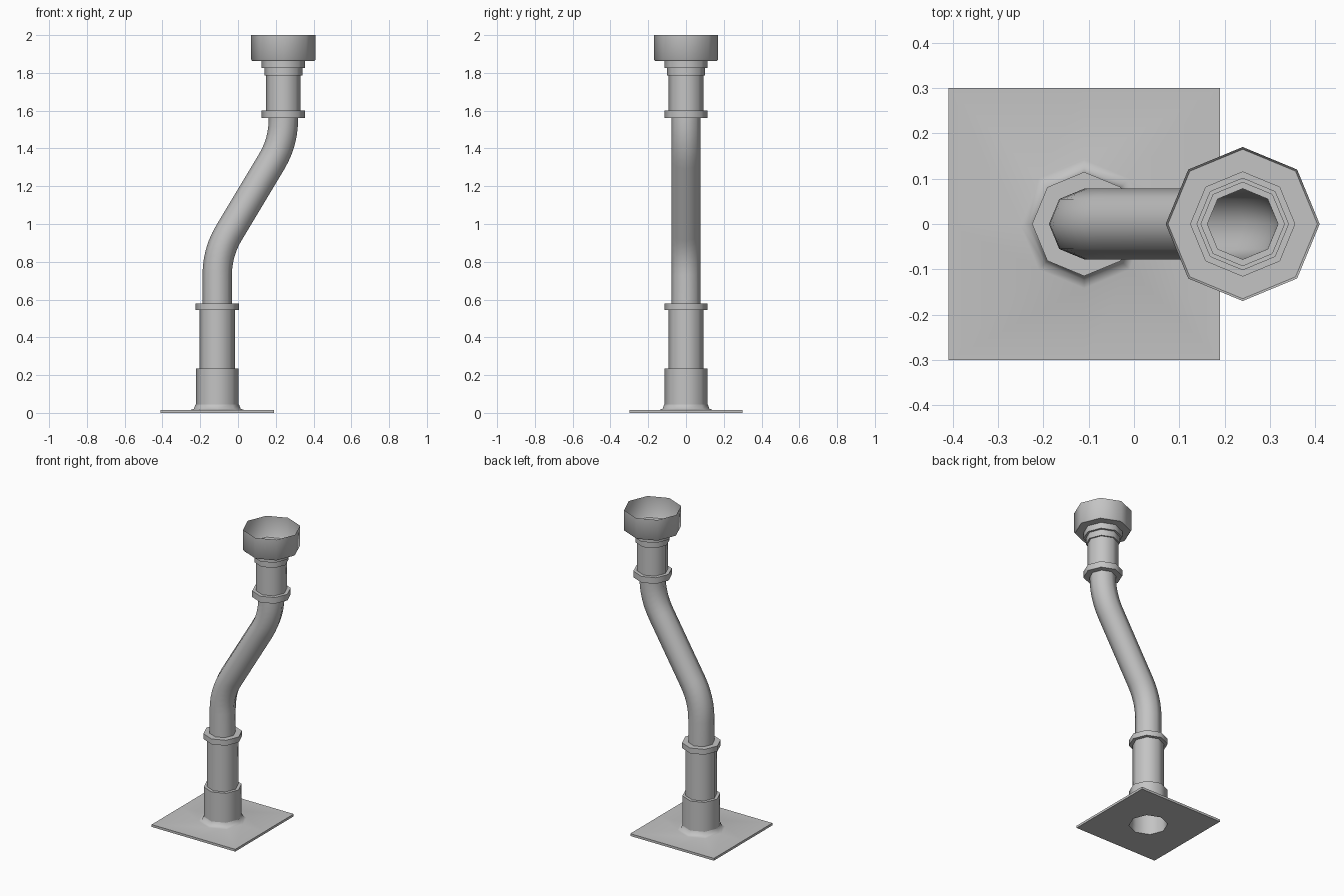
import bpy
import bmesh
from math import sin, cos, pi, radians
from mathutils import Vector

cube = bpy.data.objects.get("Cube")
if cube:
    bpy.data.objects.remove(cube)

SIDES = 8
LOW_X, HIGH_X = -0.11, 0.24     # axes of the lower and upper fittings
PIPE_R = 0.078

metal = bpy.data.materials.new("grey metal")
metal.use_nodes = True
metal.diffuse_color = (0.55, 0.55, 0.55, 1)
metal.node_tree.nodes["Principled BSDF"].inputs["Base Color"].default_value = (0.55, 0.55, 0.55, 1)


def ring(center, radius, tilt=0.0):
    """Octagon around a point, leaning toward +x by the tilt angle."""
    across = Vector((cos(tilt), 0, -sin(tilt)))
    angles = [2 * pi * i / SIDES for i in range(SIDES)]
    return [Vector(center) + radius * (across * cos(a) + Vector((0, sin(a), 0))) for a in angles]


def square(x, z, half):
    """Square outline with a point at each corner and each edge middle."""
    return [Vector((x + half * round(cos(i * pi / 4)), half * round(sin(i * pi / 4)), z))
            for i in range(SIDES)]


def loft(name, rings, closed=False):
    """Skin consecutive rings into one smooth shell with sharp steps."""
    bm = bmesh.new()
    loops = [[bm.verts.new(p) for p in r] for r in rings]
    pairs = list(zip(loops, loops[1:]))
    if closed:
        pairs.append((loops[-1], loops[0]))
    for a, b in pairs:
        for i in range(SIDES):
            j = (i + 1) % SIDES
            bm.faces.new((a[i], a[j], b[j], b[i]))
    mesh = bpy.data.meshes.new(name)
    bm.to_mesh(mesh)
    bm.free()
    mesh.materials.append(metal)
    mesh.shade_smooth()
    mesh.set_sharp_from_angle(angle=radians(50))
    obj = bpy.data.objects.new(name, mesh)
    bpy.context.collection.objects.link(obj)
    return obj


def turned(name, x, profile):
    return loft(name, [ring((x, 0, z), r) for r, z in profile])


# Base plate with a hole and a small flared weld around the sleeve
flare = [(0.142, 0.015), (0.124, 0.022), (0.115, 0.045)]
loft("base_plate",
     [ring((LOW_X, 0, 0), 0.115), square(LOW_X, 0, 0.3), square(LOW_X, 0.015, 0.3)]
     + [ring((LOW_X, 0, z), r) for r, z in flare], closed=True)

# Lower sleeve: wide foot, narrower tube and collar
turned("lower_sleeve", LOW_X, [
    (0.113, 0.03), (0.113, 0.235), (0.093, 0.235), (0.093, 0.545),
    (0.115, 0.545), (0.115, 0.58), (PIPE_R, 0.58)])

# Bent pipe: two rounded corners joined by a slanted run
corners = [Vector((LOW_X, 0, 0.85)), Vector((HIGH_X, 0, 1.433))]
run = (corners[1] - corners[0]).normalized()
up = Vector((0, 0, 1))
path = [(Vector((LOW_X, 0, 0.58)), up)]
for corner, d_in, d_out in ((corners[0], up, run), (corners[1], run, up)):
    start, end = corner - d_in * 0.12, corner + d_out * 0.12
    for k in range(7):
        t = k / 6
        point = start * (1 - t) ** 2 + corner * 2 * t * (1 - t) + end * t * t
        path.append((point, d_in.lerp(d_out, t).normalized()))
path.append((Vector((HIGH_X, 0, 1.56)), up))
loft("bent_pipe", [ring(p, PIPE_R, up.angle(d)) for p, d in path])

# Upper socket: collar, tube, stepped neck and open cup
turned("upper_socket", HIGH_X, [
    (PIPE_R, 1.56), (0.115, 1.56), (0.115, 1.6), (0.092, 1.6),
    (0.092, 1.785), (0.101, 1.785), (0.101, 1.825), (0.115, 1.825),
    (0.115, 1.864), (0.165, 1.864), (0.17, 1.87), (0.17, 2.0)])
